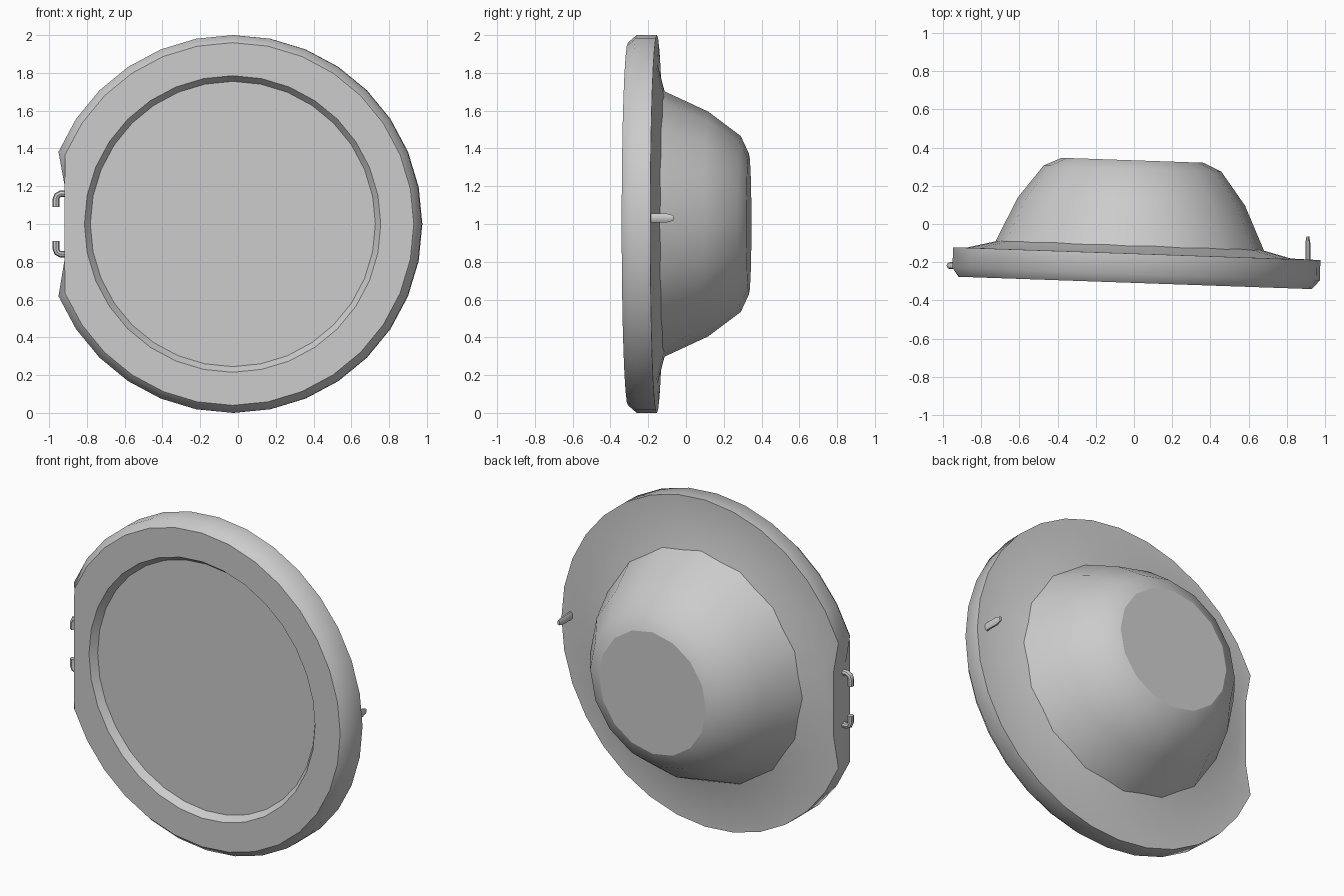
import bpy, bmesh
from math import sin, cos, pi, radians
from mathutils import Matrix

if "Cube" in bpy.data.objects:
    bpy.data.objects.remove(bpy.data.objects["Cube"])

# whole lid is turned slightly about the vertical axis
PLACE = Matrix.Rotation(radians(-2), 4, 'Z') @ Matrix.Translation((-0.018, 0, 1.0))


def finish(name, bm, angle=43):
    bmesh.ops.recalc_face_normals(bm, faces=bm.faces)
    me = bpy.data.meshes.new(name)
    bm.to_mesh(me)
    bm.free()
    ob = bpy.data.objects.new(name, me)
    bpy.context.collection.objects.link(ob)
    bpy.ops.object.select_all(action='DESELECT')
    ob.select_set(True)
    bpy.context.view_layer.objects.active = ob
    bpy.ops.object.shade_smooth_by_angle(angle=radians(angle))
    for p in me.polygons:          # end caps stay flat
        if len(p.vertices) > 4:
            p.use_smooth = False
    return ob


def bridge(bm, rings):
    n = len(rings[0])
    for a, b in zip(rings, rings[1:]):
        for i in range(n):
            j = (i + 1) % n
            bm.faces.new((a[i], a[j], b[j], b[i]))
    bm.faces.new(rings[0])
    bm.faces.new(rings[-1])


def lathe(profile, n):
    """Revolve (radius, y) points around the y axis."""
    bm = bmesh.new()
    bridge(bm, [[bm.verts.new((r * cos(2 * pi * i / n), y, r * sin(2 * pi * i / n)))
                 for i in range(n)] for r, y in profile])
    return bm


# rim with recessed front panel, chamfered edge and raised collar behind
bm = lathe([(0.755, -0.268), (0.785, -0.308), (0.96, -0.308), (1.0, -0.262),
            (1.0, -0.155), (0.845, -0.152), (0.66, -0.105)], 32)
for v in bm.verts:                 # hinge-side flat
    if v.co.x < -0.89 and abs(v.co.z) < 0.3:
        v.co.x = -0.89
rim = finish("rim", bm)
rim.matrix_world = PLACE

# domed back
dome = finish("dome", lathe([(0.71, -0.13), (0.705, -0.12), (0.595, 0.117),
                             (0.465, 0.29), (0.372, 0.333)], 16))
dome.matrix_world = PLACE

# pair of hinge hooks, mirrored about the middle
R = 0.018
for side, label in ((1, "upper"), (-1, "lower")):
    path = [(-0.90, 0.16, 0), (-0.94, 0.16, 0), (-0.957, 0.15, 45),
            (-0.963, 0.135, 90), (-0.963, 0.09, 90)]
    bm = bmesh.new()
    rings = []
    for x, z, a in path:
        ring = []
        for i in range(8):
            t = 2 * pi * i / 8
            o = R * cos(t)
            ring.append(bm.verts.new((x - o * sin(radians(a)), -0.218 + R * sin(t),
                                      1 + side * (z + o * cos(radians(a))))))
        rings.append(ring)
    bridge(bm, rings)
    finish(label + "_hook", bm)

# latch pin with tapered tip
bm = lathe([(1, -0.21), (1, -0.10), (0.6, -0.066)], 8)
bmesh.ops.rotate(bm, verts=bm.verts, matrix=Matrix.Rotation(pi / 8, 3, 'Y'))
bmesh.ops.scale(bm, verts=bm.verts, vec=(0.014, 1, 0.025))
bmesh.ops.translate(bm, verts=bm.verts, vec=(0.91, 0, 1.032))
finish("latch_pin", bm)
